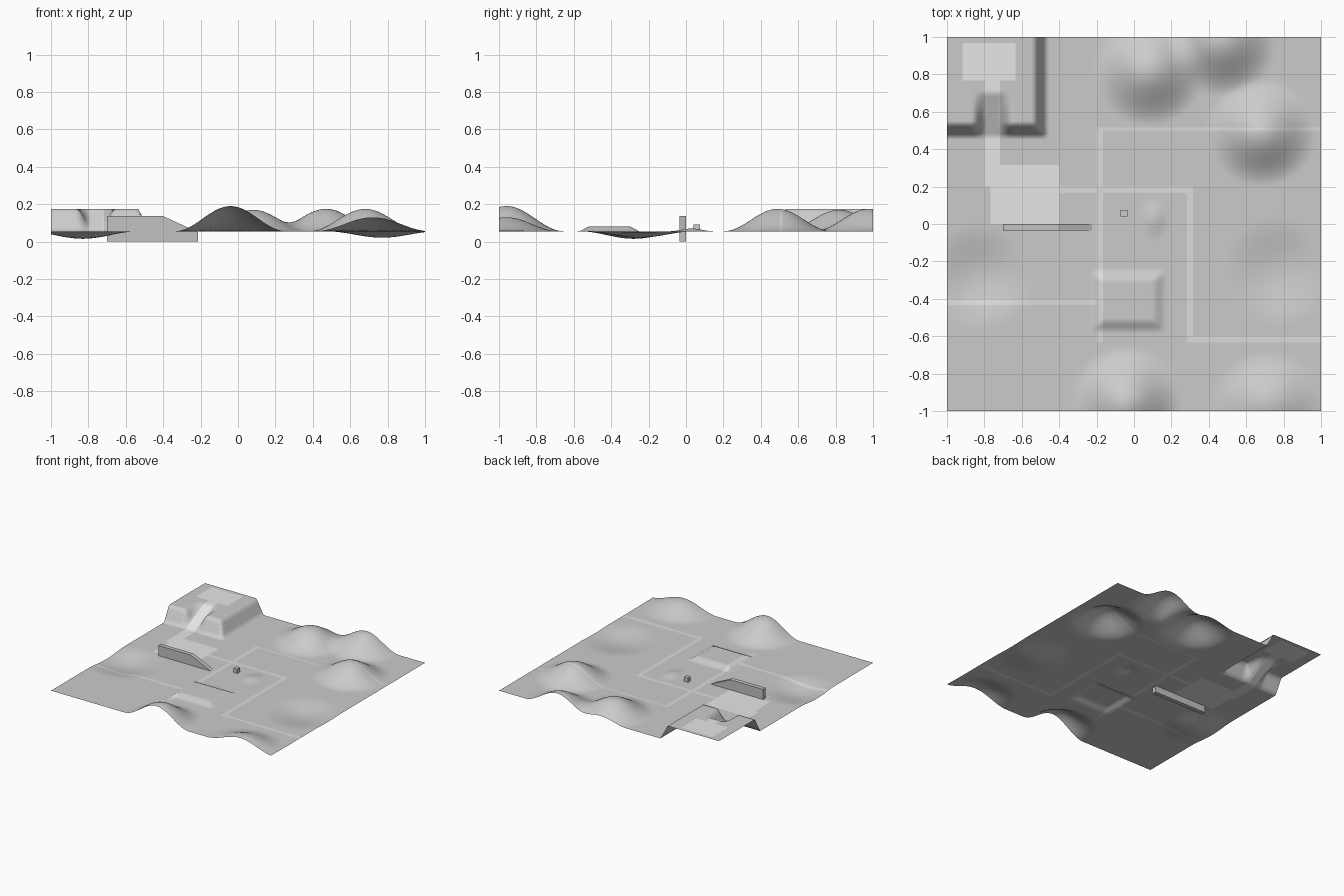
import bpy, bmesh, math

if "Cube" in bpy.data.objects:
    bpy.data.objects.remove(bpy.data.objects["Cube"])

N = 120  # terrain cells per side
BASE = 0.055


def material(name, v):
    m = bpy.data.materials.new(name)
    m.diffuse_color = (v, v, v, 1)
    m.use_nodes = True
    m.node_tree.nodes["Principled BSDF"].inputs["Base Color"].default_value = m.diffuse_color
    return m


ground = material("ground_grey", 0.60)
path = material("path_light_grey", 0.72)
paving = material("paving_pale_grey", 0.80)
stone = material("stone_grey", 0.54)


def clamp(t):
    return max(0.0, min(1.0, t))


def bump(x, y, cx, cy, rx, ry, h):
    r = math.hypot((x - cx) / rx, (y - cy) / ry)
    return h * 0.5 * (1 + math.cos(math.pi * r)) if r < 1 else 0.0


def mesa(x, y, x0, x1, y0, y1, slope):
    # flat-topped block with sloping sides, 0..1
    return clamp(min(x - x0, x1 - x, y - y0, y1 - y) / slope)


# hills and hollows: centre x, y, radius x, y, height
BUMPS = [
    (-0.04, -0.96, 0.30, 0.31, 0.135),
    (0.72, -0.96, 0.31, 0.28, 0.075),
    (0.08, 0.82, 0.30, 0.30, 0.115),
    (0.47, 0.98, 0.30, 0.30, 0.12),
    (0.68, 0.49, 0.30, 0.29, 0.12),
    (-0.83, -0.28, 0.30, 0.29, -0.040),
    (0.77, -0.25, 0.30, 0.30, -0.034),
    (0.11, 0.03, 0.08, 0.12, 0.015),
]


def height(x, y):
    z = BASE + sum(bump(x, y, *b) for b in BUMPS)
    # low platform
    z += 0.026 * mesa(x, y, -0.22, 0.16, -0.57, -0.25, 0.05)
    # corner plateau with a ramp cut into its front
    plateau = mesa(x, y, -2, -0.467, 0.467, 2, 0.067)
    ramp = clamp((y - 0.467) / 0.235)
    bank = clamp((abs(x + 0.758) - 0.045) / 0.05)
    z += 0.12 * (ramp + (plateau - ramp) * bank if x < -0.6 else plateau)
    return z


# painted areas: x0, x1, y0, y1
PATHS = [
    (-0.2, -0.167, -0.633, 0.517),
    (-0.2, 1, 0.492, 0.525),
    (-0.4, 0.317, 0.167, 0.2),
    (0.283, 0.317, -0.633, 0.2),
    (0.283, 1, -0.633, -0.6),
    (-1, -0.167, -0.433, -0.4),
]
PAVING = [
    (-0.917, -0.633, 0.767, 0.967),
    (-0.8, -0.717, 0.317, 0.767),
    (-0.8, -0.4, 0.2, 0.317),
    (-0.767, -0.4, 0.0, 0.2),
]


def inside(c, rects):
    return any(a < c.x < b and d < c.y < e for a, b, d, e in rects)


def finish(name, bm, mats):
    me = bpy.data.meshes.new(name)
    bm.to_mesh(me)
    bm.free()
    for m in mats:
        me.materials.append(m)
    ob = bpy.data.objects.new(name, me)
    bpy.context.collection.objects.link(ob)
    return ob


# terrain sheet
bm = bmesh.new()
bmesh.ops.create_grid(bm, x_segments=N, y_segments=N, size=1)
for f in bm.faces:
    c = f.calc_center_median()
    f.material_index = 2 if inside(c, PAVING) else 1 if inside(c, PATHS) else 0
    f.smooth = True
for v in bm.verts:
    v.co.z = height(v.co.x, v.co.y)
finish("terrain", bm, [ground, path, paving])

# wall with a sloping end, extruded from its side profile
bm = bmesh.new()
profile = [(-0.7, 0), (-0.213, 0), (-0.213, 0.05), (-0.405, 0.138), (-0.7, 0.138)]
face = bm.faces.new([bm.verts.new((x, -0.035, z)) for x, z in profile])
ext = bmesh.ops.extrude_face_region(bm, geom=[face], use_keep_orig=True)
for v in ext["geom"]:
    if isinstance(v, bmesh.types.BMVert):
        v.co.y += 0.035
bmesh.ops.recalc_face_normals(bm, faces=bm.faces)
finish("wall", bm, [stone])

# small block
bm = bmesh.new()
bmesh.ops.create_cube(bm, size=0.036)
bmesh.ops.translate(bm, verts=bm.verts, vec=(-0.053, 0.058, BASE + 0.019))
finish("small_block", bm, [ground])
